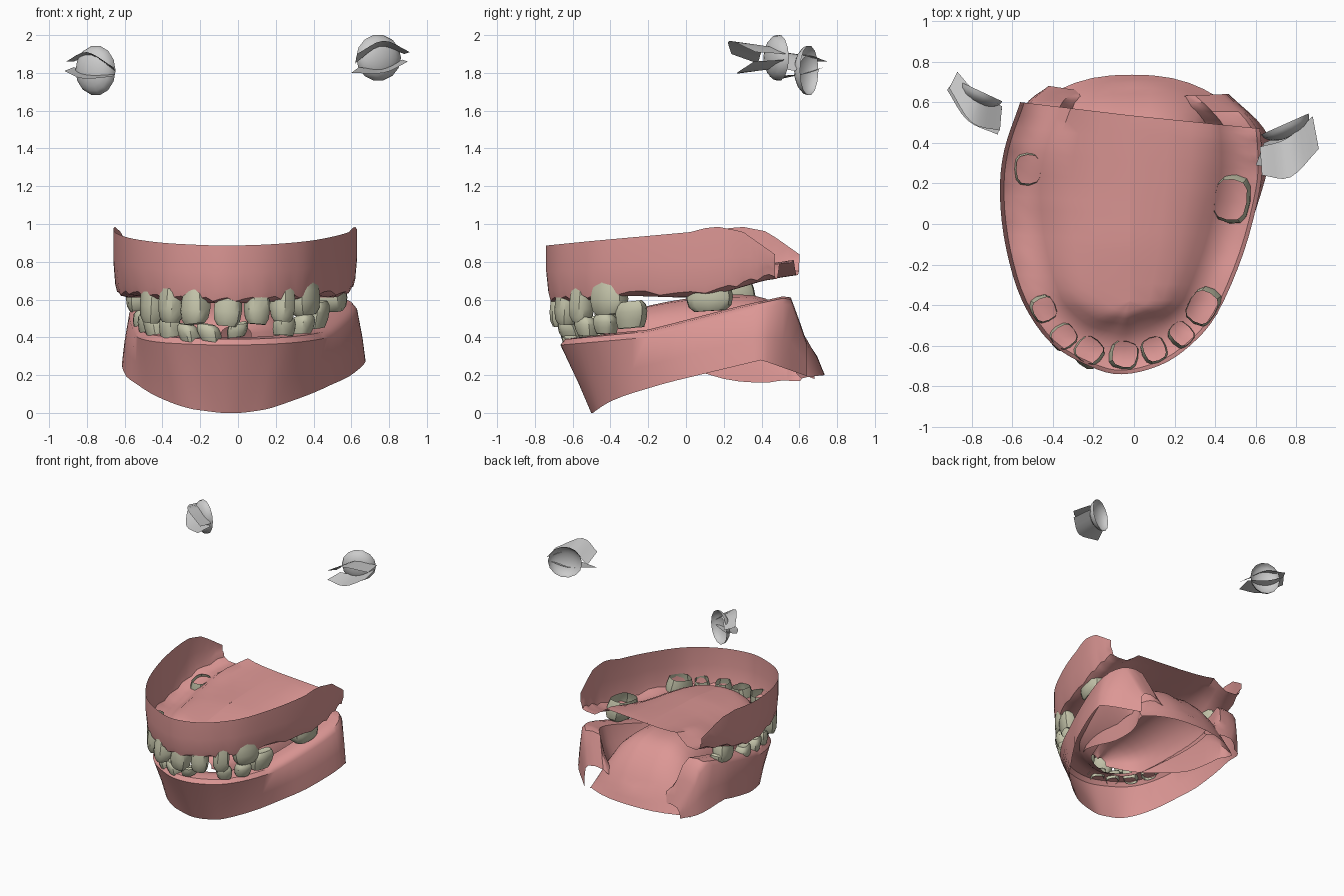
import bpy, math, random
from mathutils import Vector

if "Cube" in bpy.data.objects:
    bpy.data.objects.remove(bpy.data.objects["Cube"])
random.seed(4)


def material(name, rgb):
    m = bpy.data.materials.new(name)
    m.diffuse_color = (*rgb, 1)
    m.use_nodes = True
    m.node_tree.nodes["Principled BSDF"].inputs["Base Color"].default_value = m.diffuse_color
    return m


GUM = material("gum_pink", (0.72, 0.31, 0.30))
ENAMEL = material("enamel", (0.55, 0.55, 0.40))


def grid_object(name, rows, mat=None, closed=False, cap=None, angle=40):
    """Skin a list of equally long point rows; optionally close each row and cap the last."""
    n = len(rows[0])
    verts = [tuple(p) for r in rows for p in r]
    faces = []
    for i in range(len(rows) - 1):
        for j in range(n if closed else n - 1):
            k = (j + 1) % n
            faces.append((i * n + j, i * n + k, (i + 1) * n + k, (i + 1) * n + j))
    if cap is not None:
        verts.append(tuple(cap))
        b = (len(rows) - 1) * n
        faces += [(b + j, b + (j + 1) % n, len(verts) - 1) for j in range(n)]
    me = bpy.data.meshes.new(name)
    me.from_pydata(verts, [], faces)
    me.update()
    ob = bpy.data.objects.new(name, me)
    bpy.context.collection.objects.link(ob)
    if mat:
        me.materials.append(mat)
    bpy.ops.object.select_all(action='DESELECT')
    ob.select_set(True)
    bpy.context.view_layer.objects.active = ob
    bpy.ops.object.shade_smooth_by_angle(angle=math.radians(angle))
    return ob


def interp(table, v):
    if v <= table[0][0]:
        return table[0][1]
    for (a, p), (b, q) in zip(table, table[1:]):
        if v <= b:
            return p + (q - p) * (v - a) / (b - a)
    return table[-1][1]


def spline(pts, sub):
    """Catmull-Rom curve through the points."""
    P = [Vector(p) for p in pts]
    P = [2 * P[0] - P[1]] + P + [2 * P[-1] - P[-2]]
    out = []
    for i in range(1, len(P) - 2):
        a, b, c, d = P[i - 1:i + 3]
        for s in range(sub):
            t = s / sub
            out.append(0.5 * (2 * b + (c - a) * t + (2 * a - 5 * b + 4 * c - d) * t * t
                              + (3 * b - a - 3 * c + d) * t ** 3))
    return out + [P[-2]]


def inset(p, c, d):
    v = c - p
    return p + v.normalized() * min(d, v.length)


# upper gum: outer wall, tooth ridge and palate
upper = spline([(-.56, .60), (-.64, .36), (-.66, .14), (-.63, -.12), (-.55, -.38), (-.41, -.585),
                (-.22, -.70), (-.06, -.74), (.13, -.695), (.28, -.595), (.41, -.44), (.54, -.14),
                (.62, .17), (.63, .34), (.62, .47)], 4)
TOP = [(-.75, .885), (-.5, .91), (0, .955), (.3, .985), (.43, .96), (.6, .84)]
LINE = [(-.75, .60), (-.3, .64), (0, .63), (.2, .66), (.4, .72), (.6, .75)]
cols = []
for i, p in enumerate(upper):
    y = p.y + (.13 if p.x > 0 and p.y > .1 else 0)
    back = .47 if p.x > 0 else .60
    c = Vector((-.02, -.38 + .915 * max(0, (p.y + .38) / (back + .38))))
    zt, zs = interp(TOP, y), interp(LINE, p.y)
    zg = zs + .012 * math.sin(i * 2.1)
    zp = interp([(-.4, .73), (-.1, .77), (.5, .79)], c.y)
    col = []
    for d, z in [(0, zt), (0, (zt + zg) / 2), (.01, zg + .04), (.02, zg), (.06, zs - .02),
                 (.14, zs - .02), (.2, zs + .02), (.25, zs + .06)]:
        q = inset(p, c, d)
        col.append((q.x, q.y, z))
    q = Vector(col[-1][:2])
    for f, g in ((.25, .55), (.55, .85), (1, 1)):
        r = q.lerp(c, f)
        col.append((r.x, r.y, zs + .06 + (zp - zs - .06) * g))
    cols.append(col)
grid_object("upper_gum", cols, GUM)

# lower gum: sloping jaw wall, tooth ridge and inner wall
lower = spline([(-.42, .68), (-.53, .57), (-.58, .3), (-.56, -.05), (-.50, -.35), (-.39, -.53),
                (-.2, -.64), (-.05, -.67), (.12, -.635), (.28, -.54), (.42, -.35), (.54, -.05),
                (.63, .3), (.61, .47), (.46, .64)], 4)
RIDGE = [(-.66, .39), (-.2, .43), (.3, .56), (.55, .615), (.68, .26)]
BASE = [(-.66, 0), (-.56, .02), (-.4, .07), (-.1, .16), (.4, .28), (.68, .18)]
LEAN = [(-.66, .17), (-.3, .06), (0, -.02), (.4, -.04), (.68, 0)]
cols = []
for i, p in enumerate(lower):
    c = Vector((-.02, max(-.3, min(p.y, .62))))
    zt = interp(RIDGE, p.y)
    zb, b = interp(BASE, p.y), interp(LEAN, p.y)
    zf = min(.32, zt - .03)
    col = []
    for d, z in [(b, zb), (b * .6, zb + (zt - zb) * .4), (.005, zt - .03), (.03, zt),
                 (.09, zt + .01), (.16, zt), (.2, (zt + zf) / 2), (.27, zf)]:
        q = inset(p, c, d)
        col.append((q.x, q.y, z))
    cols.append(col)
grid_object("lower_gum", cols, GUM)

# tongue: open shell, y / half width / top / edge, with a rounded root
rows = []
for s in spline([(-.44, .08, .46, .40), (-.32, .24, .54, .36), (-.1, .32, .60, .28), (.2, .36, .64, .18),
                 (.42, .38, .62, .16), (.57, .40, .50, .17), (.67, .43, .35, .17), (.735, .45, .2, .17)], 3):
    row = []
    bend = .13 * max(0, min(1, (s[0] - .4) / .3))
    for j in range(15):
        a = math.pi * j / 14
        u = math.cos(a)
        groove = .025 * math.exp(-(u / .2) ** 2) if s[2] > .3 else 0
        row.append((-.01 - s[1] * u, s[0] - bend * abs(u) ** 2.5,
                    s[3] + (s[2] - s[3]) * math.sin(a) ** .6 - groove))
    rows.append(row)
grid_object("tongue", rows, GUM)


# teeth: hollow rooted crowns set square to the dental arch
def tooth(name, x, y, w, d, root, tip):
    o = Vector((x / .3, (y - .4) / 1.2)).normalized()
    t = Vector((-o.y, o.x))
    lean, skew = random.uniform(.01, .03), random.uniform(-.02, .02)
    rows = []
    for u, s in [(0, .8), (.3, .95), (.6, 1), (.85, .92), (1, .68)]:
        ring = []
        for k in range(12):
            a = 2 * math.pi * k / 12
            ca, sa = math.cos(a), math.sin(a)
            ea = math.copysign(abs(ca) ** .7, ca) * w / 2 * s
            eb = math.copysign(abs(sa) ** .7, sa) * d / 2 * s * (1 - .25 * u)
            q = Vector((x, y)) + t * (ea + skew * u) + o * (eb + lean * u)
            ring.append((q.x, q.y, root + (tip - root) * u + skew * .5 * ca))
        rows.append(ring)
    c = Vector((x, y)) + t * skew + o * lean
    grid_object(name, rows, ENAMEL, True, (c.x, c.y, tip - .01 * math.copysign(1, tip - root)), 35)


UPPER_TEETH = [(-.52, .27, .18, .15, .70, .54), (-.44, -.42, .14, .14, .70, .48),
               (-.345, -.555, .13, .15, .66, .48), (-.22, -.62, .15, .16, .65, .47),
               (-.045, -.64, .15, .16, .65, .46), (.10, -.615, .13, .15, .66, .47),
               (.235, -.54, .12, .15, .67, .48), (.335, -.41, .20, .17, .71, .52),
               (.475, .12, .25, .20, .71, .54)]
LOWER_TEETH = [(-.50, .30, .16, .14, .52, .61), (-.49, -.01, .14, .13, .43, .54),
               (-.46, -.18, .13, .13, .41, .53), (-.42, -.33, .13, .13, .39, .52),
               (-.35, -.46, .12, .12, .38, .51), (-.25, -.555, .11, .12, .38, .47),
               (-.14, -.60, .12, .12, .38, .47), (-.01, -.61, .11, .12, .40, .48),
               (.24, -.52, .12, .12, .41, .51), (.33, -.42, .12, .13, .42, .52),
               (.40, -.29, .17, .13, .45, .59)]
for jaw, table in (("upper", UPPER_TEETH), ("lower", LOWER_TEETH)):
    for i, row in enumerate(table):
        tooth(f"{jaw}_tooth_{i + 1}", *row)


# eyeballs: shallow domes open at the back
def eyeball(name, centre, yaw, w, h):
    f = Vector((math.sin(yaw), -math.cos(yaw), 0))
    s = Vector((math.cos(yaw), math.sin(yaw), 0))
    rows = []
    for i in range(5):
        a = math.radians(90 - 17 * i)
        rows.append([Vector(centre) + f * (.07 * math.cos(a) - .03)
                     + (s * math.cos(b) * w + Vector((0, 0, math.sin(b) * h))) * math.sin(a)
                     for b in [2 * math.pi * k / 14 for k in range(14)]])
    grid_object(name, rows, None, True, Vector(centre) + f * .04)


eyeball("left_eyeball", (-.765, .625, 1.813), math.radians(-25), .115, .133)
eyeball("right_eyeball", (.755, .465, 1.88), math.radians(24), .128, .123)


# eyelids: curved sheets between a front and a back edge
def lid(name, front, back):
    grid_object(name, [spline(front, 4), spline(back, 4)])


lid("right_upper_lid", [(.63, .24, 1.90), (.77, .23, 1.97), (.91, .37, 1.91)],
    [(.62, .38, 1.85), (.75, .42, 1.94), (.88, .53, 1.90)])
lid("right_lower_lid", [(.60, .29, 1.80), (.77, .27, 1.80), (.90, .36, 1.86)],
    [(.64, .40, 1.83), (.76, .45, 1.82), (.87, .52, 1.87)])
lid("left_upper_lid", [(-.91, .67, 1.86), (-.80, .50, 1.91), (-.66, .46, 1.83)],
    [(-.87, .75, 1.86), (-.77, .64, 1.89), (-.65, .58, 1.81)])
lid("left_lower_lid", [(-.92, .66, 1.81), (-.82, .51, 1.77), (-.67, .44, 1.78)],
    [(-.87, .73, 1.83), (-.77, .65, 1.80), (-.65, .57, 1.79)])
